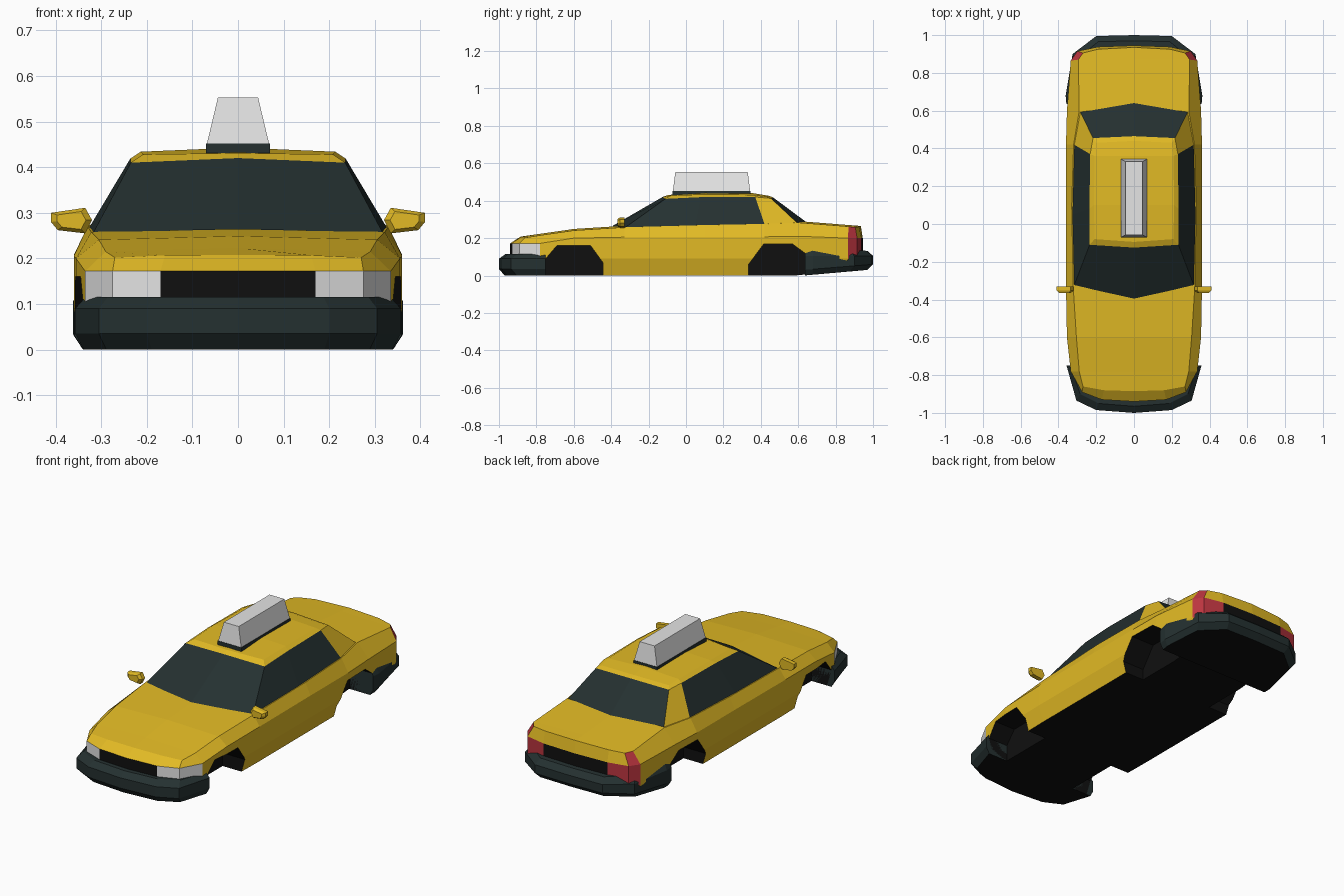
import bpy, bmesh
from mathutils import Matrix

if "Cube" in bpy.data.objects:
    bpy.data.objects.remove(bpy.data.objects["Cube"])

COLOURS = [("yellow_paint", (0.76, 0.49, 0.018)), ("dark_trim", (0.018, 0.030, 0.030)),
           ("black", (0.005, 0.005, 0.005)), ("white", (0.78, 0.78, 0.78)),
           ("red_light", (0.50, 0.035, 0.05))]
MATS = []
for n, c in COLOURS:
    m = bpy.data.materials.new(n)
    m.diffuse_color = (*c, 1)
    m.use_nodes = True
    m.node_tree.nodes["Principled BSDF"].inputs["Base Color"].default_value = m.diffuse_color
    MATS.append(m)
YELLOW, DARK, BLACK, WHITE, RED = range(5)


def shell(name, rings, mat, closed=False, bottom=None, top=None, crown=0.0, under=None):
    """Skin a stack of half rings, cap the ends, then mirror across x = 0.
    mat: index or rule(level, column). bottom/top: None, 'flat' or (first, last) centre columns."""
    bm = bmesh.new()
    vs = [[bm.verts.new(p) for p in r] for r in rings]
    n = len(rings[0])
    rule = mat if callable(mat) else (lambda l, c: mat)

    def face(verts, m):
        bm.faces.new(verts).material_index = m

    for l in range(len(vs) - 1):
        for c in range(n if closed else n - 1):
            d = (c + 1) % n
            face((vs[l][c], vs[l][d], vs[l + 1][d], vs[l + 1][c]), rule(l, c))
    for ring, cap, rise, m in ((vs[0], bottom, 0, rule(0, n // 2)),
                               (vs[-1], top, crown, rule(len(vs), n // 2))):
        if cap == 'flat':
            face(ring, m)
        elif cap:
            a, b = cap
            mid = [bm.verts.new((0, ring[i].co.y, ring[i].co.z + rise)) for i in range(a, b + 1)]
            face(ring[:a + 1] + [mid[0]], m)
            for i in range(a, b):
                face((ring[i], ring[i + 1], mid[i - a + 1], mid[i - a]), m)
            face(ring[b:] + [mid[-1]], m)
    bmesh.ops.mirror(bm, geom=bm.verts[:] + bm.edges[:] + bm.faces[:],
                     matrix=Matrix.Identity(4), merge_dist=0.0005, axis='X')
    bmesh.ops.recalc_face_normals(bm, faces=bm.faces[:])
    if under is not None:
        for f in bm.faces:
            if f.normal.z < -0.8:
                f.material_index = under
    me = bpy.data.meshes.new(name)
    bm.to_mesh(me)
    bm.free()
    for m in MATS:
        me.materials.append(m)
    ob = bpy.data.objects.new(name, me)
    bpy.context.collection.objects.link(ob)
    return ob


# Lower body: columns from nose to tail (side x, y, shoulder z, deck edge x, y, z)
cols = [(0, -.94, .172, 0, -.885, .208), (.17, -.93, .172, .16, -.88, .207),
        (.275, -.89, .172, .27, -.86, .202), (.335, -.78, .172, .29, -.78, .215),
        (.355, -.6, .2, .305, -.6, .241), (.36, -.33, .205, .322, -.33, .258),
        (.36, .1, .207, .33, .1, .27), (.36, .42, .207, .32, .42, .276),
        (.355, .6, .21, .29, .6, .283), (.335, .865, .2, .295, .87, .262),
        (.30, .915, .2, .27, .905, .258), (.19, .938, .2, .19, .925, .262),
        (0, .945, .2, 0, .935, .265)]


def body_paint(level, col):
    if level == 1 and col < 3:
        return BLACK if col == 0 else WHITE          # grille, headlights
    if level == 1 and col == 11:
        return BLACK                                 # rear panel
    if (level == 1 and col in (9, 10)) or (level == 2 and col == 9):
        return RED                                   # tail lights
    return YELLOW


body = shell("body", [
    [(x * .93, y * .97, max(0, (y - .6) * .1)) for x, y, *_ in cols],
    [(x, y, .09) for x, y, *_ in cols],
    [(x, y, z) for x, y, z, *_ in cols],
    [c[3:] for c in cols]], body_paint, bottom=(3, 9), top=(3, 9), crown=.008, under=BLACK)

# Wheel wells cut through both sides
arches = [[(-.75, -.1), (-.75, .09), (-.69, .16), (-.51, .16), (-.445, .07), (-.445, -.1)],
          [(.335, -.1), (.335, .06), (.415, .168), (.57, .168), (.635, .12), (.635, -.1)]]
for pts in arches:
    cut = shell("wheel_well_cutter", [[(x, y, z) for y, z in pts] for x in (.22, .5)],
                BLACK, closed=True, bottom='flat', top='flat')
    mod = body.modifiers.new("wheel_well", 'BOOLEAN')
    mod.operation, mod.solver, mod.object = 'DIFFERENCE', 'EXACT', cut
    bpy.context.view_layer.objects.active = body
    bpy.ops.object.modifier_apply(modifier=mod.name)
    bpy.data.objects.remove(cut)

# Cabin: base, window top, roof rim
base = [(0, -.395, .264), (.317, -.325, .257), (.326, .05, .268), (.317, .42, .274),
        (.285, .595, .281), (0, .64, .288)]
rim = [(0, -.125, .42), (.235, -.11, .41), (.236, .08, .419), (.232, .37, .42),
       (.217, .455, .412), (0, .465, .418)]
roof = [(0, -.095, .431), (.208, -.08, .428), (.213, .1, .434), (.208, .36, .431),
        (.2, .43, .422), (0, .44, .427)]
shell("cabin", [base, rim, roof],
      lambda l, c: DARK if l == 0 and c != 3 else YELLOW, top=(2, 3), crown=.009)


# Bumpers: half outlines stacked with inset top and bottom edges
def bumper(name, outline, levels, lift, drop):
    rings = []
    for i, (z, inset) in enumerate(levels):
        ring = []
        for k, (x, y) in enumerate(outline):
            s = -1 if y > 0 else 1
            tip = max(0, abs(y) - .63) / .37
            zz = z + (lift * tip if i < 2 else 0) - (drop * tip if i == 3 else 0)
            ring.append((x * (1 - inset * 1.8), y + s * inset * min(1, tip * 1.4)
                         if k < len(outline) - 2 else y, zz))
        rings.append(ring)
    shell(name, rings, DARK, bottom='flat', top='flat', under=BLACK)


bumper("front_bumper", [(0, -1), (.2, -.985), (.305, -.935), (.357, -.75), (0, -.75)],
       [(0, .03), (.035, 0), (.09, 0), (.115, .035)], 0, 0)
bumper("rear_bumper", [(0, 1), (.2, .995), (.325, .9), (.362, .68), (.358, .635), (0, .635)],
       [(0, .03), (.03, 0), (.105, 0), (.15, .03)], .03, .018)

# Side mirrors
mir = [(.41, .3), (.335, .311), (.32, .284), (.335, .255), (.395, .262), (.41, .28)]
shell("side_mirrors", [[(.365 + (x - .365) * s, y, .284 + (z - .284) * s) for x, z in mir]
                       for y, s in ((-.365, .7), (-.352, 1), (-.33, 1))],
      YELLOW, closed=True, bottom='flat', top='flat')


# Roof sign: dark base with a tapered white lamp
def half_box(x, y0, y1, z):
    return [(0, y0, z), (x, y0, z), (x, y1, z), (0, y1, z)]


shell("sign_base", [half_box(.07, -.072, .345, z) for z in (.42, .452)], DARK,
      bottom='flat', top='flat')
shell("sign_lamp", [half_box(.068, -.07, .343, .452), half_box(.044, -.057, .33, .553)], WHITE,
      bottom='flat', top='flat')
